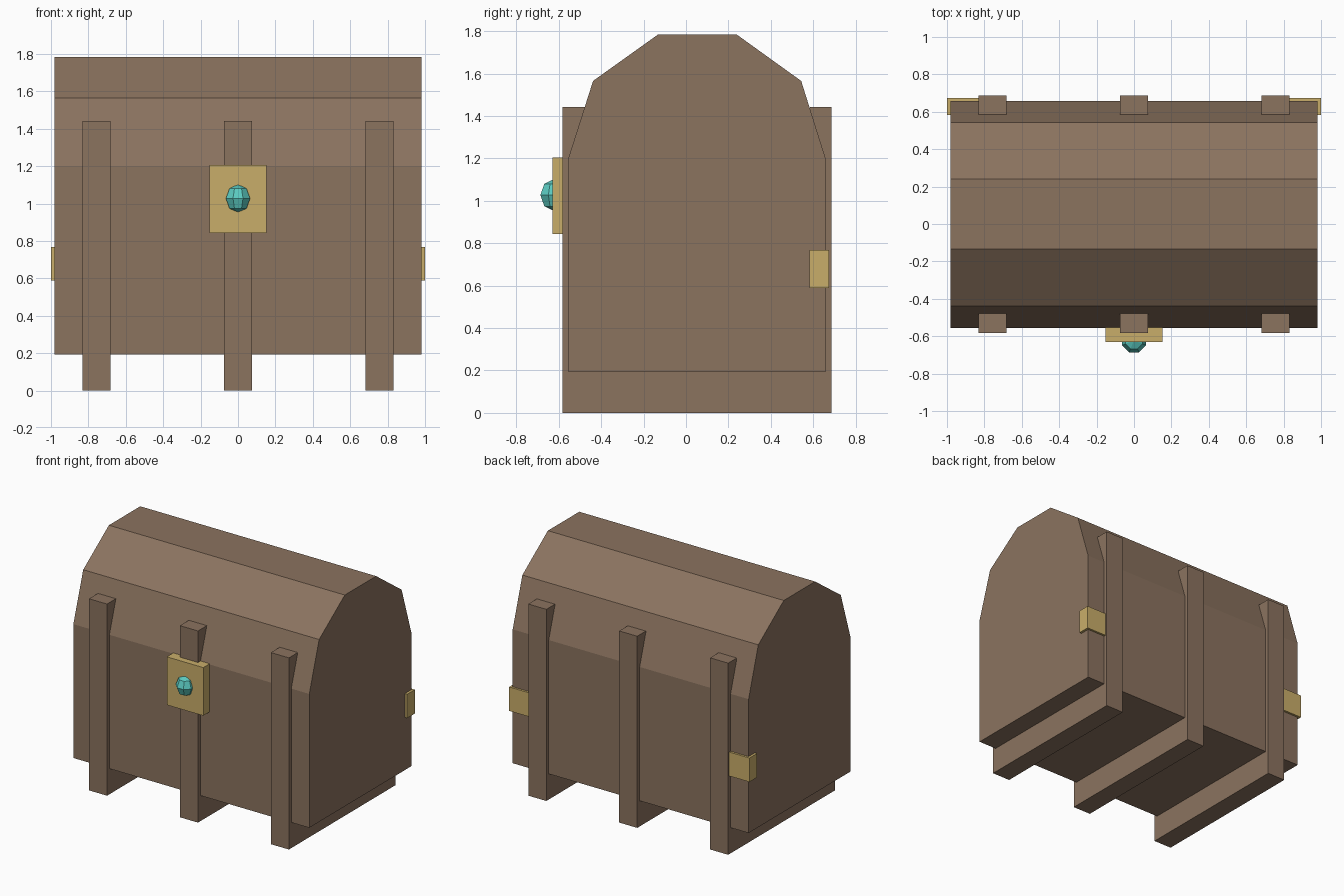
import bpy, bmesh, math
from mathutils import Matrix

if "Cube" in bpy.data.objects:
    bpy.data.objects.remove(bpy.data.objects["Cube"])


def material(name, rgb):
    m = bpy.data.materials.new(name)
    lin = [((c / 255 + 0.055) / 1.055) ** 2.4 for c in rgb]
    m.diffuse_color = (*lin, 1.0)
    m.use_nodes = True
    m.node_tree.nodes["Principled BSDF"].inputs["Base Color"].default_value = m.diffuse_color
    return m


WOOD = material("brown_wood", (139, 115, 95))
BRASS = material("dull_brass", (201, 174, 106))
TEAL = material("teal_gem", (92, 204, 194))


def finish(name, bm, mat):
    bmesh.ops.recalc_face_normals(bm, faces=bm.faces)
    mesh = bpy.data.meshes.new(name)
    bm.to_mesh(mesh)
    bm.free()
    mesh.materials.append(mat)
    obj = bpy.data.objects.new(name, mesh)
    bpy.context.collection.objects.link(obj)
    return obj


def extrude_x(name, profile, x0, x1, mat):
    """Extrude a closed (y, z) profile from x0 to x1."""
    bm = bmesh.new()
    face = bm.faces.new([bm.verts.new((x0, y, z)) for y, z in profile])
    out = bmesh.ops.extrude_face_region(bm, geom=[face])
    moved = [g for g in out["geom"] if isinstance(g, bmesh.types.BMVert)]
    bmesh.ops.translate(bm, verts=moved, vec=(x1 - x0, 0, 0))
    return finish(name, bm, mat)


def box(name, x, y, z, mat):
    profile = [(y[0], z[0]), (y[1], z[0]), (y[1], z[1]), (y[0], z[1])]
    return extrude_x(name, profile, x[0], x[1], mat)


# Chest body with faceted lid
extrude_x("chest_body",
          [(-0.555, 0.193), (0.658, 0.193), (0.658, 1.2), (0.543, 1.565),
           (0.24, 1.783), (-0.133, 1.783), (-0.438, 1.565), (-0.555, 1.2)],
          -0.982, 0.982, WOOD)

# U-shaped straps: front post, runner under the chest, back post
strap = [(-0.583, 0), (0.687, 0), (0.687, 1.442), (0.585, 1.442),
         (0.585, 0.22), (-0.475, 0.22), (-0.475, 1.442), (-0.583, 1.442)]
for side, x in (("left", -0.757), ("middle", 0.0), ("right", 0.757)):
    extrude_x("strap_" + side, strap, x - 0.075, x + 0.075, WOOD)

# Lock plate
box("lock_plate", (-0.152, 0.152), (-0.63, -0.55), (0.843, 1.205), BRASS)

# Corner brackets at the back
for side, s in (("left", -1), ("right", 1)):
    box("corner_bracket_" + side, (s * 0.8, s * 1.0), (0.583, 0.674),
        (0.588, 0.768), BRASS)

# Faceted gem on the lock
bm = bmesh.new()
bmesh.ops.create_uvsphere(bm, u_segments=8, v_segments=4, radius=1.0)
bmesh.ops.transform(bm, verts=bm.verts, matrix=(
    Matrix.Translation((0, -0.622, 1.027))
    @ Matrix.Diagonal((0.07, 0.07, 0.075, 1))
    @ Matrix.Rotation(math.pi / 8, 4, "Z")))
finish("lock_gem", bm, TEAL)
